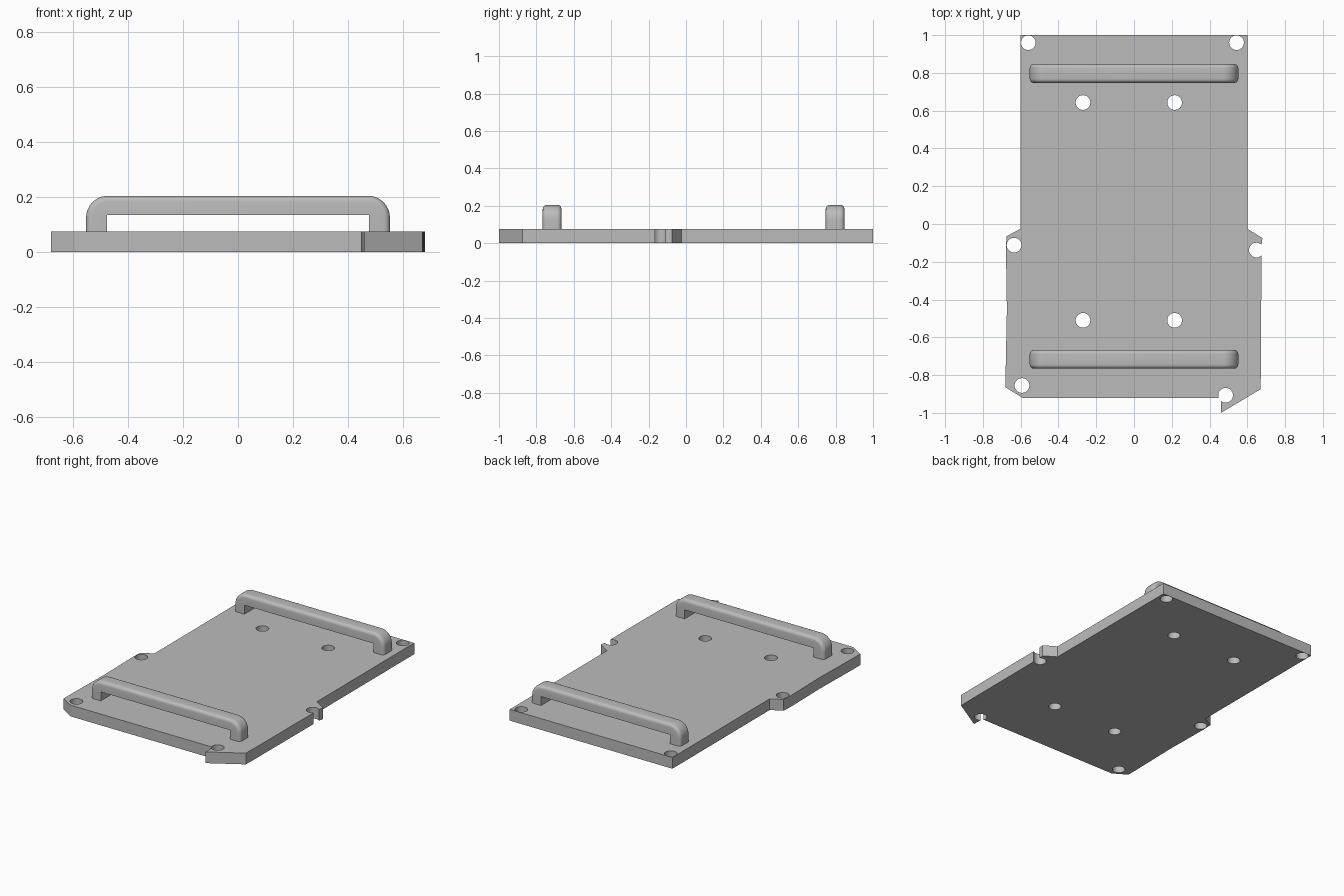
import bpy
import bmesh
from math import sin, cos, pi, radians

if "Cube" in bpy.data.objects:
    bpy.data.objects.remove(bpy.data.objects["Cube"])

PLATE_TOP = 0.075
HOLE_RADIUS = 0.039

grey = bpy.data.materials.new("Light grey")
grey.use_nodes = True
grey.diffuse_color = (0.5, 0.5, 0.5, 1)
grey.node_tree.nodes["Principled BSDF"].inputs["Base Color"].default_value = (0.5, 0.5, 0.5, 1)


def add_object(name, bm):
    bmesh.ops.recalc_face_normals(bm, faces=bm.faces)
    mesh = bpy.data.meshes.new(name)
    bm.to_mesh(mesh)
    bm.free()
    obj = bpy.data.objects.new(name, mesh)
    bpy.context.collection.objects.link(obj)
    mesh.materials.append(grey)
    return obj


def extrude_profile(points, offset):
    bm = bmesh.new()
    face = bm.faces.new([bm.verts.new(p) for p in points])
    result = bmesh.ops.extrude_face_region(bm, geom=[face], use_keep_orig=True)
    moved = [v for v in result["geom"] if isinstance(v, bmesh.types.BMVert)]
    bmesh.ops.translate(bm, verts=moved, vec=offset)
    return bm


def smooth(obj, angle):
    bpy.ops.object.select_all(action="DESELECT")
    bpy.context.view_layer.objects.active = obj
    obj.select_set(True)
    bpy.ops.object.shade_smooth_by_angle(angle=radians(angle))


# Base plate: narrow at the back, wider at the front, with chamfered corners
outline = [
    (-0.60, 1.0), (-0.60, -0.025), (-0.675, -0.065), (-0.678, -0.13),
    (-0.673, -0.45), (-0.68, -0.80), (-0.68, -0.865), (-0.59, -0.92),
    (0.46, -0.92), (0.46, -1.0), (0.67, -0.875), (0.672, -0.77),
    (0.675, -0.11), (0.68, -0.075), (0.60, -0.025), (0.60, 1.0),
]
plate = add_object("base_plate", extrude_profile([(x, y, 0) for x, y in outline], (0, 0, PLATE_TOP)))

# Mounting holes, some of which break through the plate edge
holes = [
    (-0.56, 0.96), (0.543, 0.96),
    (-0.635, -0.112), (0.648, -0.138),
    (-0.593, -0.855), (0.485, -0.907),
] + [(x, y) for x in (-0.27, 0.215) for y in (0.643, -0.51)]
bm = bmesh.new()
for x, y in holes:
    ring = bmesh.ops.create_cone(bm, cap_ends=True, segments=32, radius1=HOLE_RADIUS,
                                 radius2=HOLE_RADIUS, depth=0.4)
    bmesh.ops.translate(bm, verts=ring["verts"], vec=(x, y, 0))
cutter = add_object("hole_cutter", bm)
cutter.hide_render = True

cut = plate.modifiers.new("Holes", "BOOLEAN")
cut.operation = "DIFFERENCE"
cut.solver = "EXACT"
cut.object = cutter
bpy.context.view_layer.objects.active = plate
bpy.ops.object.modifier_apply(modifier=cut.name)
bpy.data.objects.remove(cutter)
smooth(plate, 25)


# Handles: square-cornered inside, rounded outside
def add_handle(name, y):
    half, inner, top, under, radius, width = 0.552, 0.476, 0.205, 0.135, 0.08, 0.1
    steps = 10
    arc = [(half - radius + radius * cos(a), top - radius + radius * sin(a))
           for a in (i * pi / 2 / steps for i in range(steps + 1))]
    right = [(inner, under), (inner, PLATE_TOP), (half, PLATE_TOP)] + arc
    left = [(-x, z) for x, z in reversed(right)]
    bm = extrude_profile([(x, y - width / 2, z) for x, z in right + left], (0, width, 0))

    # Round the long outer edges on both sides
    def is_outer(v):
        return abs(v.co.x) > half - 0.001 or v.co.z > top - radius - 0.001 and (
            v.co.z > under + 0.001 or abs(v.co.x) > inner + 0.001)

    edges = [e for e in bm.edges if all(is_outer(v) for v in e.verts)
             and abs(e.verts[0].co.y - e.verts[1].co.y) < 0.001]
    bmesh.ops.bevel(bm, geom=edges, offset=0.022, segments=5, profile=0.5, affect="EDGES")
    smooth(add_object(name, bm), 35)


add_handle("back_handle", 0.797)
add_handle("front_handle", -0.716)
